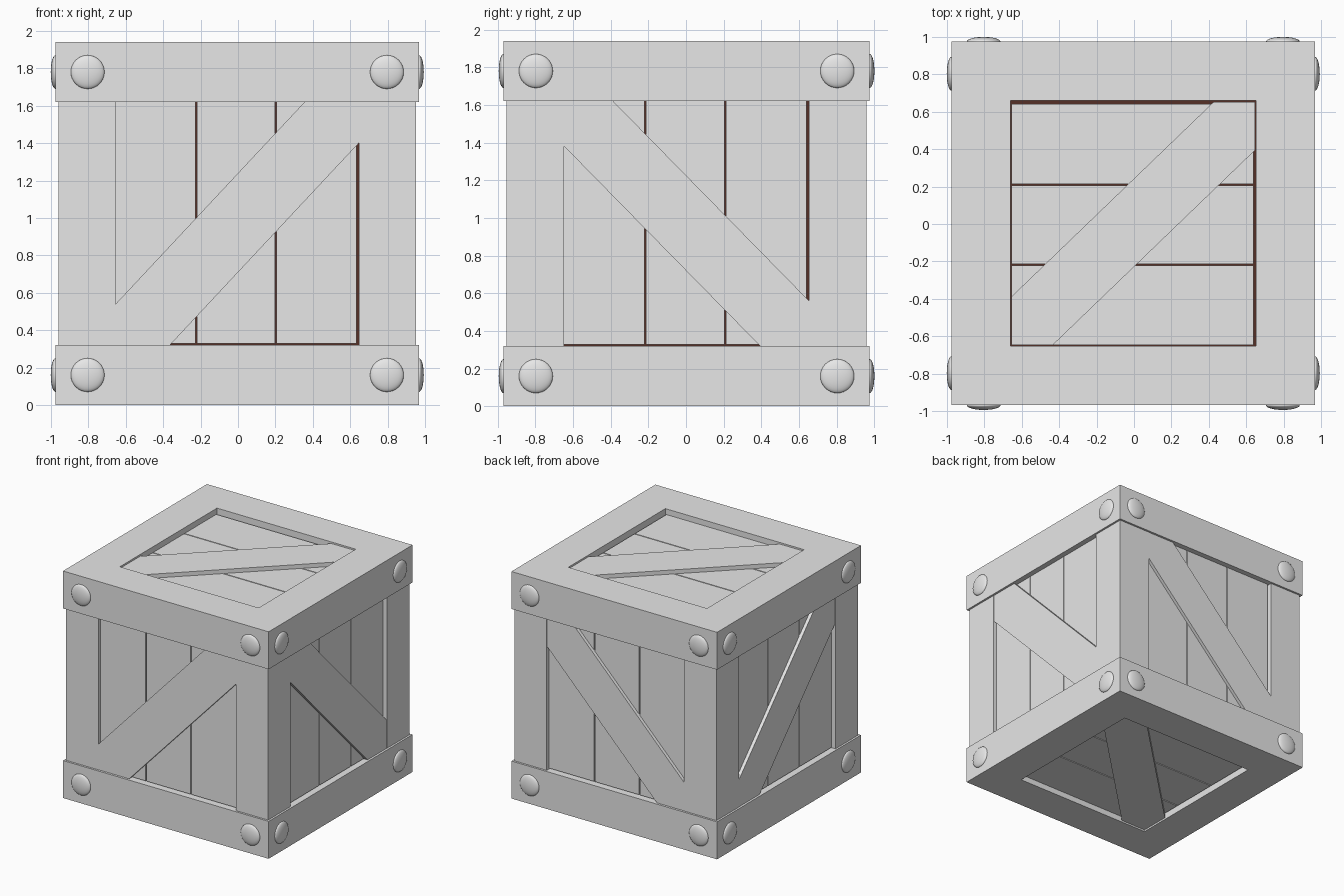
import bpy, bmesh, math
from mathutils import Matrix, Vector

old = bpy.data.objects.get("Cube")
if old:
    bpy.data.objects.remove(old, do_unlink=True)


def material(name, rgb):
    m = bpy.data.materials.new(name)
    m.use_nodes = True
    m.diffuse_color = (*rgb, 1)
    m.node_tree.nodes["Principled BSDF"].inputs["Base Color"].default_value = (*rgb, 1)
    return m


grey = material("light_grey", (0.8, 0.8, 0.8))
brown = material("dark_brown", (0.09, 0.03, 0.02))

CENTRE = Matrix.Translation((-0.004, 0.003, 0.97))
FRAME, POST, OPEN = 0.972, 0.955, 0.65


def finish(name, bm, mat, matrix=CENTRE):
    bmesh.ops.transform(bm, matrix=matrix, verts=bm.verts)
    bmesh.ops.recalc_face_normals(bm, faces=bm.faces)
    mesh = bpy.data.meshes.new(name)
    bm.to_mesh(mesh)
    bm.free()
    mesh.materials.append(mat)
    ob = bpy.data.objects.new(name, mesh)
    bpy.context.collection.objects.link(ob)
    return ob


def prism(name, outline, low, high, mat=grey, matrix=CENTRE):
    """Extrude a flat outline from low to high along the local z axis."""
    bm = bmesh.new()
    face = bm.faces.new([bm.verts.new((u, v, low)) for u, v in outline])
    out = bmesh.ops.extrude_face_region(bm, geom=[face])
    tops = [g for g in out["geom"] if isinstance(g, bmesh.types.BMVert)]
    bmesh.ops.translate(bm, verts=tops, vec=(0, 0, high - low))
    return finish(name, bm, mat, matrix)


def rect(u0, u1, v0, v1):
    return [(u0, v0), (u1, v0), (u1, v1), (u0, v1)]


def facing(u, n):
    """Local axes of a panel: u to the right, n outward."""
    u, n = Vector(u), Vector(n)
    v = n.cross(u)
    return CENTRE @ Matrix((u, v, n)).transposed().to_4x4()


def ring(name, low, high):
    """Square frame with an opening in the middle."""
    bm = bmesh.new()
    loops = []
    for half in (FRAME, OPEN + 0.006):
        for z in (low, high):
            loops.append([bm.verts.new((u, v, z)) for u, v in rect(-half, half, -half, half)])
    outer_low, outer_high, inner_low, inner_high = loops
    for a, b in ((outer_low, outer_high), (outer_high, inner_high),
                 (inner_high, inner_low), (inner_low, outer_low)):
        for i in range(4):
            j = (i + 1) % 4
            bm.faces.new((a[i], a[j], b[j], b[i]))
    finish(name, bm, grey)


# Dark core seen through the gaps between the boards
prism("inner_core", rect(-0.89, 0.89, -0.89, 0.89), -0.89, 0.89, brown)

# Top and bottom frames
ring("top_frame", OPEN, 0.97)
ring("bottom_frame", -0.97, -OPEN)

# Corner posts
for sx, side in ((-1, "right"), (1, "left")):
    for sy, end in ((-1, "front"), (1, "back")):
        xs, ys = sorted((sx * OPEN, sx * POST)), sorted((sy * OPEN, sy * POST))
        prism(f"{end}_{side}_post", rect(*xs, *ys), -0.67, 0.67)

# Panels: name, right axis, outward axis, brace mirrored, brace ends, brace height
panels = [
    ("front", (1, 0, 0), (0, -1, 0), False, 0.36, 0.43, 0.953),
    ("left", (0, 1, 0), (1, 0, 0), True, 0.39, 0.41, 0.953),
    ("back", (-1, 0, 0), (0, 1, 0), True, 0.39, 0.41, 0.953),
    ("right", (0, -1, 0), (-1, 0, 0), False, 0.37, 0.42, 0.953),
    ("top", (0, 1, 0), (0, 0, 1), True, 0.39, 0.43, 0.96),
    ("bottom", (0, 1, 0), (0, 0, -1), False, 0.39, 0.41, 0.96),
]
planks = [(-OPEN, -0.224), (-0.216, 0.202), (0.21, OPEN - 0.012)]

for name, right, out, mirrored, p, q, height in panels:
    m = facing(right, out)
    h = OPEN
    # Three recessed planks
    for i, (u0, u1) in enumerate(planks):
        prism(f"{name}_plank_{i + 1}", rect(u0, u1, -h + 0.008, h), 0.88, 0.925, grey, m)
    # Diagonal brace trimmed to the opening
    shape = [(-h, -h), (-p, -h), (h, q), (h, h), (p, h), (-h, -q)]
    if mirrored:
        shape = [(-u, v) for u, v in reversed(shape)]
    prism(f"{name}_brace", shape, 0.9, height, grey, m)
    # Rounded bolt heads on the frame corners
    if out[2] == 0:
        for su in (-1, 1):
            for sv, level in ((-1, "lower"), (1, "upper")):
                bm = bmesh.new()
                bmesh.ops.create_uvsphere(bm, u_segments=32, v_segments=16, radius=0.09)
                place = Matrix.Translation((su * 0.8, sv * 0.81, FRAME)) @ Matrix.Diagonal((1, 1, 0.28, 1))
                bolt = finish(f"{name}_{level}_bolt_{'a' if su < 0 else 'b'}", bm, grey, m @ place)
                for poly in bolt.data.polygons:
                    poly.use_smooth = True
